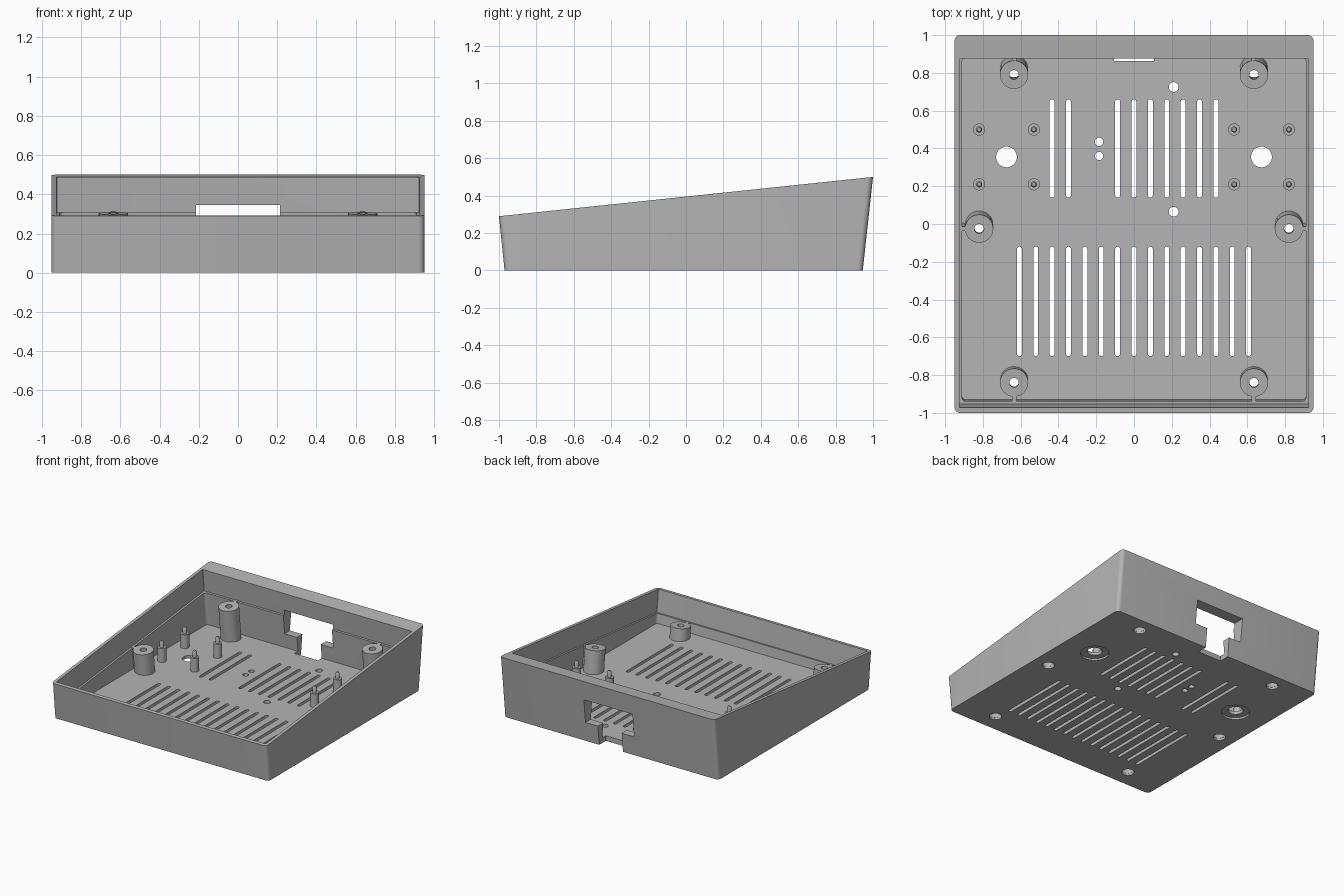
import bpy, bmesh
from math import sin, cos, pi, atan
from mathutils import Matrix, Vector

if "Cube" in bpy.data.objects:
    bpy.data.objects.remove(bpy.data.objects["Cube"], do_unlink=True)

SLOPE = 0.105
TILT = Matrix.Rotation(atan(SLOPE), 4, 'X')
FLOOR = 0.04

grey = bpy.data.materials.new("plain grey")
grey.use_nodes = True
grey.diffuse_color = (0.46, 0.46, 0.46, 1)
grey.node_tree.nodes["Principled BSDF"].inputs["Base Color"].default_value = grey.diffuse_color


def make_object(name, bm):
    bmesh.ops.recalc_face_normals(bm, faces=bm.faces)
    mesh = bpy.data.meshes.new(name)
    bm.to_mesh(mesh)
    bm.free()
    mesh.materials.append(grey)
    obj = bpy.data.objects.new(name, mesh)
    bpy.context.collection.objects.link(obj)
    return obj


def smooth(obj):
    bpy.ops.object.select_all(action='DESELECT')
    obj.select_set(True)
    bpy.context.view_layer.objects.active = obj
    bpy.ops.object.shade_smooth_by_angle(angle=0.6)


def rounded_rect(x0, x1, y0, y1, r, n=6):
    corners = [(x1 - r, y1 - r), (x0 + r, y1 - r), (x0 + r, y0 + r), (x1 - r, y0 + r)]
    return [(cx + r * cos((q + i / n) * pi / 2), cy + r * sin((q + i / n) * pi / 2))
            for q, (cx, cy) in enumerate(corners) for i in range(n + 1)]


def loft(bm, rings):
    """Skin a stack of equal point rings and cap both ends."""
    loops = [[bm.verts.new(p) for p in ring] for ring in rings]
    for a, b in zip(loops, loops[1:]):
        for i in range(len(a)):
            j = (i + 1) % len(a)
            bm.faces.new((a[i], a[j], b[j], b[i]))
    bm.faces.new(loops[0][::-1])
    bm.faces.new(loops[-1])


def slanted_ring(hx, yf, zf, yb, zb, r):
    return [(x, y, zf + (zb - zf) * (y - yf) / (yb - yf))
            for x, y in rounded_rect(-hx, hx, yf, yb, r)]


def prism(bm, outline, z0, z1):
    loft(bm, [[(x, y, z) for x, y in outline] for z in (z0, z1)])


def box(bm, x0, x1, y0, y1, z0, z1, matrix=Matrix()):
    m = matrix @ Matrix.Translation(((x0 + x1) / 2, (y0 + y1) / 2, (z0 + z1) / 2))
    bmesh.ops.create_cube(bm, size=1, matrix=m @ Matrix.Diagonal((x1 - x0, y1 - y0, z1 - z0, 1)))


def cylinder(bm, r, z0, z1, matrix):
    bmesh.ops.create_cone(bm, cap_ends=True, segments=32, radius1=r, radius2=r, depth=z1 - z0,
                          matrix=matrix @ Matrix.Translation((0, 0, (z0 + z1) / 2)))


def lathe(bm, profile, matrix, closed=False, n=32):
    """Turn (radius, height) points around the local z axis."""
    rings = [[bm.verts.new(matrix @ Vector((r * cos(2 * pi * i / n), r * sin(2 * pi * i / n), z)))
              for i in range(n)] for r, z in profile]
    pairs = list(zip(rings, rings[1:])) + ([(rings[-1], rings[0])] if closed else [])
    for a, b in pairs:
        for i in range(n):
            j = (i + 1) % n
            bm.faces.new((a[i], a[j], b[j], b[i]))
    if not closed:
        bm.faces.new(rings[0][::-1])
        bm.faces.new(rings[-1])


def cut(obj, bm):
    cutter = make_object("cutter", bm)
    cutter.hide_render = True
    mod = obj.modifiers.new("cut", 'BOOLEAN')
    mod.operation, mod.solver, mod.object = 'DIFFERENCE', 'EXACT', cutter
    bpy.context.view_layer.update()
    result = bpy.data.meshes.new_from_object(obj.evaluated_get(bpy.context.evaluated_depsgraph_get()))
    obj.modifiers.clear()
    obj.data = result
    bpy.data.objects.remove(cutter, do_unlink=True)


# Screw boss places: top centre, and direction of the rib to the nearest wall
bosses = [(s * x, y, (s * dx, dy)) for s in (-1, 1)
          for x, y, dx, dy in ((0.635, 0.79, 0, 1), (0.82, -0.025, 1, 0), (0.635, -0.84, 0, -1))]


def boss_matrix(x, y):
    return Matrix.Translation((x, y, 0.22 + SLOPE * y)) @ TILT


# Tray shell: outside, rim, lid recess, ledge, floor
bm = bmesh.new()
loft(bm, [slanted_ring(*r) for r in (
    (0.95, -0.97, 0, 0.945, 0, 0.03),
    (0.95, -1.0, 0.29, 1.0, 0.5, 0.03),
    (0.925, -0.972, 0.293, 0.875, 0.487, 0.004),
    (0.925, -0.953, 0.114, 0.894, 0.308, 0.004),
    (0.91, -0.938, 0.116, 0.879, 0.306, 0.02),
    (0.91, -0.93, FLOOR, 0.907, FLOOR, 0.02))])
tray = make_object("tray", bm)

# Vents, through holes and the cable notch
bm = bmesh.new()
pitch = 0.0867
for i in range(-7, 8):
    x = i * pitch
    prism(bm, rounded_rect(x - 0.013, x + 0.013, -0.70, -0.12, 0.0129), -0.05, 0.06)
    if i in (-5, -4) or -1 <= i <= 5:
        prism(bm, rounded_rect(x - 0.013, x + 0.013, 0.14, 0.66, 0.0129), -0.05, 0.06)
for x, y, r in ((0.21, 0.725, 0.026), (0.21, 0.065, 0.026), (-0.185, 0.435, 0.022),
                (-0.185, 0.36, 0.022), (-0.675, 0.355, 0.055), (0.675, 0.355, 0.055)):
    cylinder(bm, r, -0.05, 0.06, Matrix.Translation((x, y, 0)))
for x, y, _ in bosses:
    height = 0.22 + SLOPE * y
    cylinder(bm, 0.045, -height - 0.05, -height + 0.06, boss_matrix(x, y))
box(bm, -0.105, 0.105, 0.862, 1.1, -0.05, 0.2)
cut(tray, bm)

# Rear window and shallow round recesses under the floor
bm = bmesh.new()
box(bm, -0.215, 0.215, 0.84, 1.1, 0.155, 0.345)
for s in (-1, 1):
    cylinder(bm, 0.105, -0.05, 0.015, Matrix.Translation((s * 0.675, 0.355, 0)))
cut(tray, bm)
smooth(tray)

# Hollow screw bosses, square to the sloping top, each ribbed to its wall
for k, (x, y, (dx, dy)) in enumerate(bosses):
    bm = bmesh.new()
    m = boss_matrix(x, y)
    base = -(0.22 + SLOPE * y) + 0.02
    lathe(bm, [(0.044, base), (0.075, base), (0.075, 0), (0.025, 0), (0.025, -0.04), (0.044, -0.04)],
          m, closed=True)
    a, b = 0.07, 0.105
    if dx:
        box(bm, min(dx * a, dx * b), max(dx * a, dx * b), -0.012, 0.012, base + 0.01, -0.002, m)
    else:
        box(bm, -0.012, 0.012, min(dy * a, dy * b), max(dy * a, dy * b), base + 0.01, -0.002, m)
    smooth(make_object(f"screw_boss_{k + 1}", bm))

# Small stepped posts around the two large holes
for s, side in ((1, "left"), (-1, "right")):
    bm = bmesh.new()
    for x in (0.53, 0.82):
        for y in (0.21, 0.5):
            lathe(bm, [(0.032, 0.02), (0.032, 0.15), (0.016, 0.15), (0.016, 0.19), (0.01, 0.2)],
                  Matrix.Translation((s * x, y, 0)), n=24)
    smooth(make_object(f"{side}_mounting_posts", bm))
